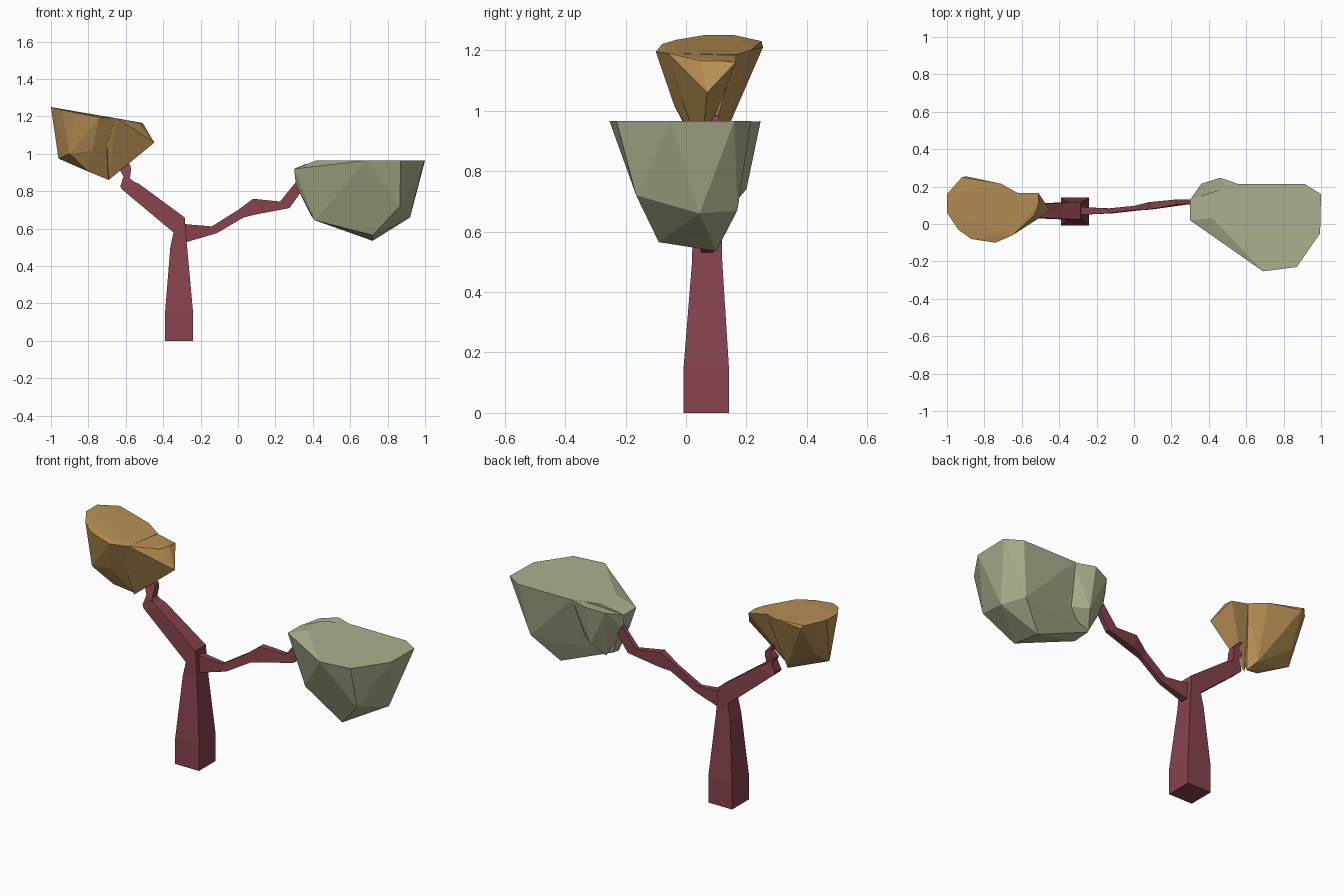
import bpy, bmesh


def material(name, rgb):
    m = bpy.data.materials.new(name)
    m.diffuse_color = (*rgb, 1)
    return m


bark = material("red_bark", (0.242, 0.056, 0.074))
sage = material("sage_leaves", (0.413, 0.434, 0.27))
amber = material("amber_leaves", (0.479, 0.279, 0.089))


def finish(bm, name, mat):
    bmesh.ops.recalc_face_normals(bm, faces=bm.faces[:])
    me = bpy.data.meshes.new(name)
    bm.to_mesh(me)
    bm.free()
    me.materials.append(mat)
    ob = bpy.data.objects.new(name, me)
    bpy.context.collection.objects.link(ob)


def limb(name, sections):
    """Four-sided loft; section = x, z of one edge, x, z of the other, y, half depth."""
    bm = bmesh.new()
    rings = []
    for xa, za, xb, zb, y, h in sections:
        rings.append([bm.verts.new(p) for p in (
            (xa, y - h, za), (xb, y - h, zb), (xb, y + h, zb), (xa, y + h, za))])
    for a, b in zip(rings, rings[1:]):
        for i in range(4):
            j = (i + 1) % 4
            bm.faces.new((a[i], a[j], b[j], b[i]))
    bm.faces.new(rings[0])
    bm.faces.new(rings[-1])
    finish(bm, name, bark)


def foliage(name, mat, *lumps):
    """Faceted clump made of overlapping convex lumps."""
    bm = bmesh.new()
    for pts in lumps:
        verts = [bm.verts.new(p) for p in pts]
        res = bmesh.ops.convex_hull(bm, input=verts)
        loose = {g for g in res["geom_interior"] + res["geom_unused"]
                 if isinstance(g, bmesh.types.BMVert)}
        bmesh.ops.delete(bm, geom=list(loose), context='VERTS')
    finish(bm, name, mat)


# Trunk bending into the left limb
limb("trunk", [
    (-0.39, 0.0, -0.24, 0.0, 0.067, 0.075),
    (-0.39, 0.15, -0.24, 0.15, 0.067, 0.075),
    (-0.362, 0.5, -0.272, 0.5, 0.07, 0.05),
    (-0.345, 0.58, -0.285, 0.66, 0.07, 0.047),
    (-0.62, 0.81, -0.53, 0.84, 0.07, 0.036),
    (-0.63, 0.83, -0.58, 0.862, 0.07, 0.03),
])
# Crooked twig under the amber clump
limb("left_twig", [
    (-0.63, 0.825, -0.555, 0.85, 0.07, 0.03),
    (-0.612, 0.88, -0.578, 0.87, 0.075, 0.025),
    (-0.63, 0.91, -0.572, 0.915, 0.085, 0.022),
    (-0.605, 0.945, -0.575, 0.94, 0.09, 0.018),
    (-0.63, 0.985, -0.61, 0.98, 0.1, 0.01),
])
# Thin branch out to the sage clump
limb("right_branch", [
    (-0.31, 0.53, -0.31, 0.63, 0.07, 0.02),
    (-0.27, 0.53, -0.27, 0.623, 0.07, 0.02),
    (-0.115, 0.575, -0.14, 0.612, 0.07, 0.013),
    (0.03, 0.66, 0.0, 0.7, 0.085, 0.012),
    (0.09, 0.675, 0.08, 0.76, 0.097, 0.02),
    (0.275, 0.71, 0.225, 0.745, 0.117, 0.014),
    (0.34, 0.8, 0.31, 0.85, 0.12, 0.012),
    (0.38, 0.82, 0.36, 0.86, 0.12, 0.01),
])
# Amber clump: main body and a pointed lump toward the trunk
foliage("amber_foliage", amber, [
    (-1.0, 0.16, 1.25), (-1.0, 0.06, 1.25), (-0.92, 0.25, 1.23),
    (-0.9, 0.255, 1.21), (-0.71, 0.215, 1.2), (-0.62, 0.165, 1.185),
    (-0.65, -0.06, 1.19), (-0.74, -0.1, 1.195), (-0.87, -0.08, 1.22),
    (-0.94, -0.03, 1.235), (-0.96, 0.08, 0.975), (-0.9, -0.03, 1.0),
    (-0.78, -0.04, 1.02), (-0.92, 0.15, 1.03), (-0.8, 0.02, 0.905),
    (-0.69, 0.07, 0.86), (-0.72, 0.12, 0.9), (-0.75, 0.16, 1.06),
], [
    (-0.447, 0.07, 1.06), (-0.51, 0.165, 1.16), (-0.51, 0.11, 1.165),
    (-0.53, 0.05, 1.165), (-0.65, -0.06, 1.19), (-0.62, 0.165, 1.183),
    (-0.69, 0.05, 0.862), (-0.74, 0.05, 1.1), (-0.7, -0.02, 1.05),
])
# Sage clump: flat-topped body and a bump where the branch enters
foliage("sage_foliage", sage, [
    (0.30, 0.02, 0.92), (0.30, 0.13, 0.92), (0.42, 0.17, 0.965),
    (0.42, 0.03, 0.965), (0.57, 0.215, 0.965), (0.91, 0.215, 0.965),
    (1.0, 0.16, 0.965), (0.995, -0.05, 0.965), (0.87, -0.23, 0.965),
    (0.69, -0.253, 0.965), (0.865, -0.165, 0.72), (0.92, 0.045, 0.66),
    (0.86, 0.17, 0.67), (0.72, -0.09, 0.565), (0.72, 0.1, 0.535),
    (0.41, 0.02, 0.645), (0.39, 0.1, 0.67), (0.31, 0.06, 0.83),
], [
    (0.46, 0.247, 0.965), (0.36, 0.215, 0.945), (0.30, 0.13, 0.92),
    (0.31, 0.12, 0.83), (0.41, 0.13, 0.66), (0.46, 0.2, 0.74),
    (0.57, 0.21, 0.964), (0.6, 0.1, 0.75), (0.58, 0.08, 0.964),
])
